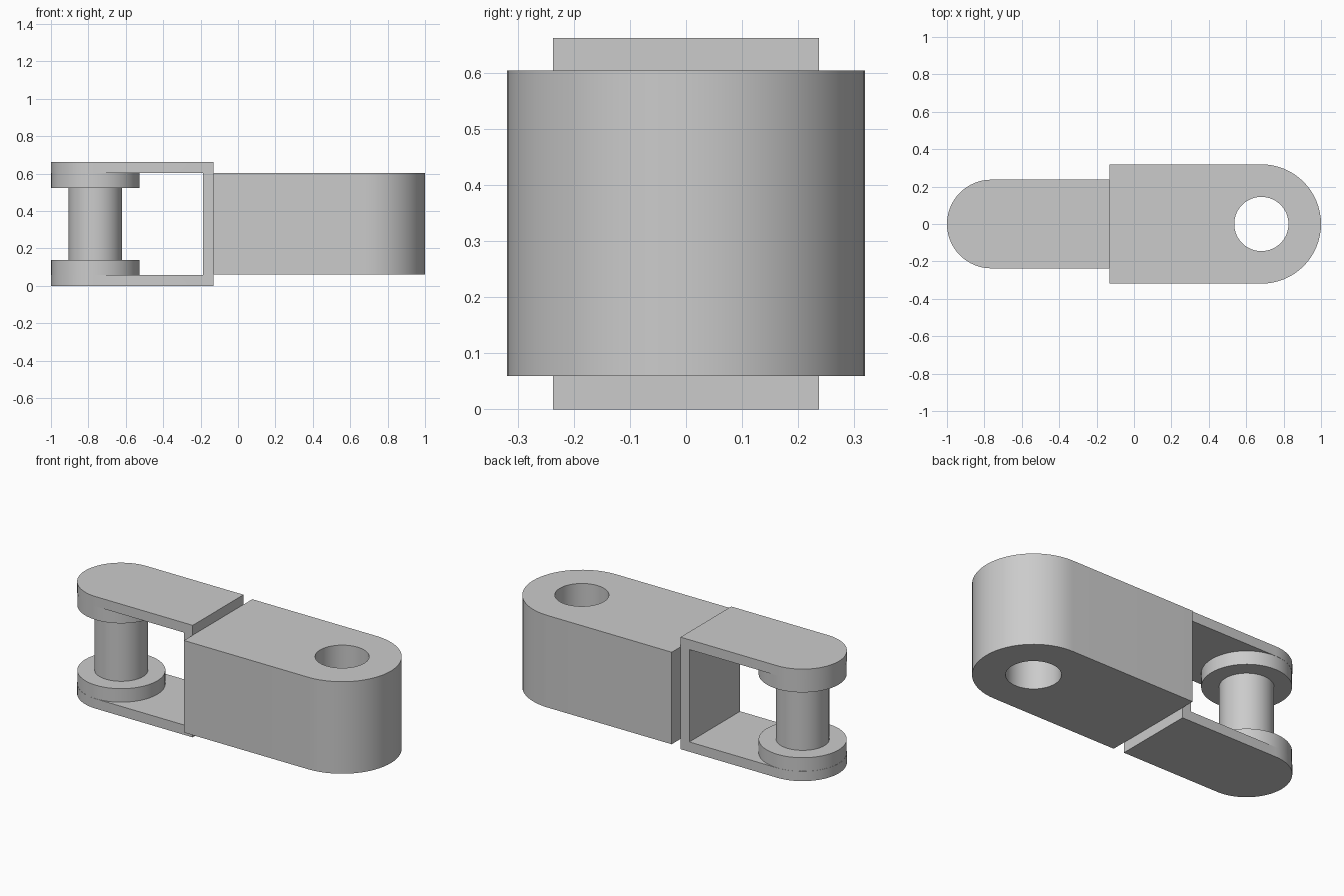
import bpy
import bmesh
from math import pi, sin, cos, radians

cube = bpy.data.objects.get("Cube")
if cube:
    bpy.data.objects.remove(cube, do_unlink=True)

GREY = (0.6, 0.6, 0.6, 1)
steel = bpy.data.materials.new("plain grey")
steel.use_nodes = True
steel.diffuse_color = GREY
steel.node_tree.nodes["Principled BSDF"].inputs["Base Color"].default_value = GREY

HEIGHT = 0.662
WALL = 0.058
JOIN_X = -0.13
PIN_X, PIN_R, BOSS_R = -0.763, 0.143, 0.236
EYE_X, EYE_R, HOLE_R = 0.681, 0.319, 0.145


def extrude(name, points, offset):
    """Extrude a closed planar outline along an offset vector."""
    bm = bmesh.new()
    face = bm.faces.new([bm.verts.new(p) for p in points])
    top = bmesh.ops.extrude_face_region(bm, geom=[face])
    verts = [g for g in top["geom"] if isinstance(g, bmesh.types.BMVert)]
    bmesh.ops.translate(bm, verts=verts, vec=offset)
    bmesh.ops.recalc_face_normals(bm, faces=bm.faces)
    mesh = bpy.data.meshes.new(name)
    bm.to_mesh(mesh)
    bm.free()
    mesh.materials.append(steel)
    obj = bpy.data.objects.new(name, mesh)
    bpy.context.collection.objects.link(obj)
    return obj


def arc(x, r, start, sweep, z, steps):
    return [(x + r * cos(start + sweep * i / steps),
             r * sin(start + sweep * i / steps), z) for i in range(steps)]


def cylinder(name, x, r, z0, z1):
    return extrude(name, arc(x, r, 0, 2 * pi, z0, 64), (0, 0, z1 - z0))


def rounded_bar(name, x, r, flat_x, z0, z1):
    """Bar with a square end at flat_x and a half round end about x."""
    start = -pi / 2 if flat_x < x else pi / 2
    side = -1 if flat_x < x else 1
    outline = arc(x, r, start, pi, z0, 32)
    outline += [(x, -side * r, z0), (flat_x, -side * r, z0), (flat_x, side * r, z0)]
    return extrude(name, outline, (0, 0, z1 - z0))


def select(obj):
    bpy.ops.object.select_all(action="DESELECT")
    obj.select_set(True)
    bpy.context.view_layer.objects.active = obj


def boolean(obj, tool, operation):
    select(obj)
    mod = obj.modifiers.new("cut", "BOOLEAN")
    mod.operation, mod.object, mod.solver = operation, tool, "EXACT"
    bpy.ops.object.modifier_apply(modifier=mod.name)
    bpy.data.objects.remove(tool, do_unlink=True)


# Solid link block with a through hole
block = rounded_bar("link_block", EYE_X, EYE_R, JOIN_X, 0.06, 0.604)
boolean(block, cylinder("hole_cutter", EYE_X, HOLE_R, -0.5, 1.5), "DIFFERENCE")

# C-shaped fork, its side profile trimmed to a rounded plan
inner_x = JOIN_X - WALL
profile = [(-1.2, 0), (JOIN_X, 0), (JOIN_X, HEIGHT), (-1.2, HEIGHT),
           (-1.2, HEIGHT - WALL), (inner_x, HEIGHT - WALL), (inner_x, WALL), (-1.2, WALL)]
fork = extrude("fork", [(x, -0.5, z) for x, z in profile], (0, 1, 0))
boolean(fork, rounded_bar("fork_trim", PIN_X, 0.237, 0.2, -0.5, 1.5), "INTERSECT")

# Round bosses and the pin between them
parts = [block, fork,
         cylinder("lower_boss", PIN_X, BOSS_R, WALL, 0.138),
         cylinder("upper_boss", PIN_X, BOSS_R, 0.524, HEIGHT - WALL),
         cylinder("pin", PIN_X, PIN_R, 0.138, 0.524)]

# Smooth curved walls, crisp rims
for part in parts:
    select(part)
    bpy.ops.object.shade_smooth_by_angle(angle=radians(30))
